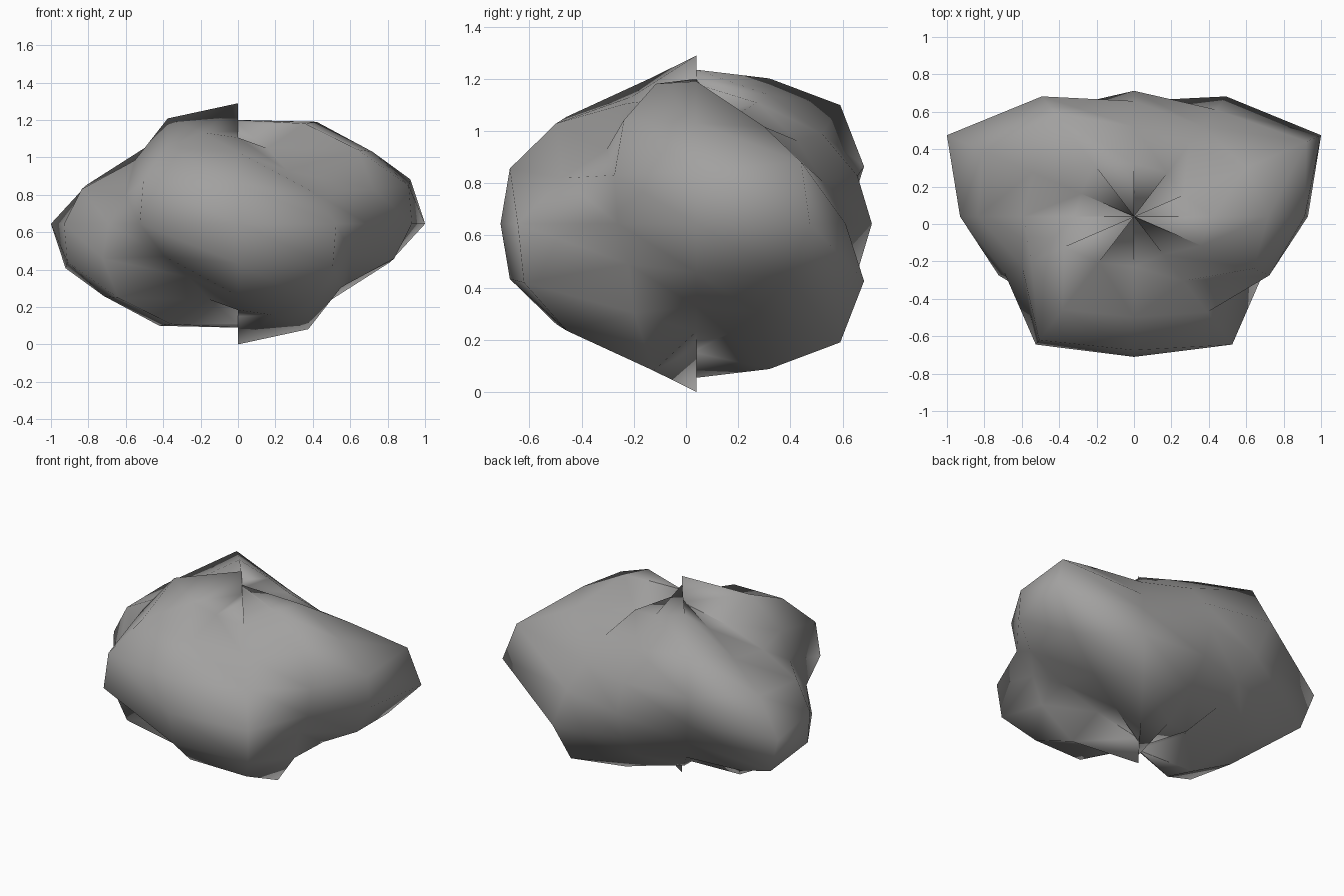
import bpy, bmesh
from math import sin, cos, pi

cube = bpy.data.objects.get("Cube")
if cube:
    bpy.data.objects.remove(cube, do_unlink=True)

SEGMENTS, RINGS = 12, 8
SCALE = (1.86, 1.4, 1.0)
CENTRE = (0, 0.04, 0.645)

# Small dents and bumps by (ring, segment); each repeats half a turn about the y axis
BUMPS = {(0, 7): 0.02, (1, 7): 0.01, (1, 4): 0.01, (2, 4): 0.014, (3, 1): 0.012, (4, 1): 0.011,
         (4, 8): 0.015, (1, 0): 0.007, (1, 11): 0.007, (2, 11): 0.008, (4, 11): 0.01}
DENTS = {(2, 7): 0.022, (3, 7): 0.019, (2, 0): 0.016, (4, 0): 0.015, (2, 6): 0.019, (3, 6): 0.013,
         (4, 9): 0.014, (3, 8): 0.01, (4, 2): 0.009}


def detail(ring, seg):
    twin = (RINGS - ring, (SEGMENTS // 2 - seg) % SEGMENTS)
    for key in ((ring, seg), twin):
        if key in BUMPS:
            return BUMPS[key]
        if key in DENTS:
            return -DENTS[key]
    return 0


# Lumpy radius of the boulder for a polar angle t and a turn p
def radius(t, p):
    return 0.515 - 0.075 * sin(3 * p - 2 * t) + 0.04 * cos(5 * p + 3 * t)


def point(ring, seg):
    t, p = pi * ring / RINGS, 2 * pi * seg / SEGMENTS
    r = radius(t, p) + detail(ring, seg)
    d = (sin(t) * cos(p), sin(t) * sin(p), cos(t))
    return [c + r * s * k for c, s, k in zip(CENTRE, SCALE, d)]


# Boulder surface: a coarse sphere grid, with split poles that leave small crags
bm = bmesh.new()
grid = [[bm.verts.new(point(i, j)) for j in range(SEGMENTS)] for i in range(RINGS + 1)]
for i in range(RINGS):
    for j in range(SEGMENTS):
        k = (j + 1) % SEGMENTS
        a, b, c, d = grid[i][j], grid[i + 1][j], grid[i + 1][k], grid[i][k]
        for tri in ((a, b, c), (a, c, d)):
            bm.faces.new(tri).smooth = True
mesh = bpy.data.meshes.new("boulder")
bm.to_mesh(mesh)
bm.free()
boulder = bpy.data.objects.new("boulder", mesh)
bpy.context.collection.objects.link(boulder)

# Stone colour
stone = bpy.data.materials.new("grey_stone")
stone.use_nodes = True
colour = (0.36, 0.355, 0.35, 1)
stone.diffuse_color = colour
bsdf = stone.node_tree.nodes["Principled BSDF"]
bsdf.inputs["Base Color"].default_value = colour
bsdf.inputs["Roughness"].default_value = 0.9
mesh.materials.append(stone)
